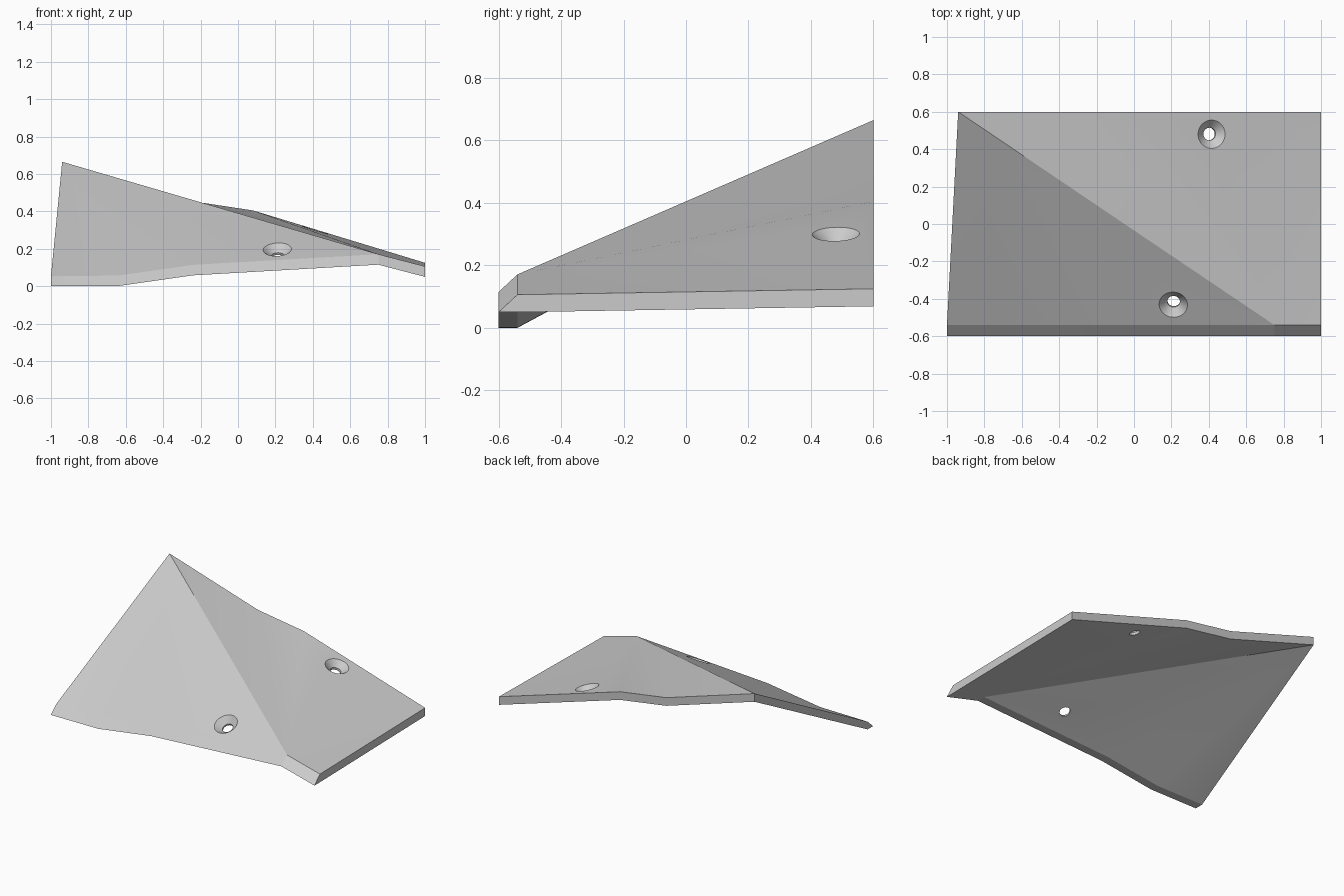
import bpy, bmesh, math
from mathutils import Vector

old = bpy.data.objects.get("Cube")
if old:
    bpy.data.objects.remove(old, do_unlink=True)

grey = bpy.data.materials.new("light_grey")
grey.use_nodes = True
COLOUR = (0.6, 0.6, 0.6, 1)
grey.diffuse_color = COLOUR
grey.node_tree.nodes["Principled BSDF"].inputs["Base Color"].default_value = COLOUR

THICK = 0.056
# outline of the upper skin: front edge left to right, back edge right to left
front = [(-1, 0.053), (-0.64, 0.057), (-0.24, 0.114), (0.75, 0.171), (1, 0.106)]
back = [(1, 0.125), (0.08, 0.405), (-0.27, 0.458), (-0.94, 0.665)]


def mesh_object(name, bm):
    bmesh.ops.recalc_face_normals(bm, faces=bm.faces)
    me = bpy.data.meshes.new(name)
    bm.to_mesh(me)
    bm.free()
    me.materials.append(grey)
    ob = bpy.data.objects.new(name, me)
    bpy.context.collection.objects.link(ob)
    return ob


# folded plate: two fans meeting along a diagonal ridge, with a bevelled front lip
bm = bmesh.new()


def skin(drop):
    f = [bm.verts.new((x, -0.54, z - drop)) for x, z in front]
    b = [bm.verts.new((x, 0.6, z - drop)) for x, z in back]
    peak, foot = b[-1], f[3]
    for i in range(3):
        bm.faces.new((peak, f[i], f[i + 1]))
    rim = [f[4]] + b
    for p, q in zip(rim, rim[1:]):
        bm.faces.new((foot, p, q))
    return f, b


top_f, top_b = skin(0)
low_f, low_b = skin(THICK)
lip = [bm.verts.new((x, -0.6, max(z - THICK, 0))) for x, z in front]
for edge in (top_f, low_f):
    for i in range(4):
        bm.faces.new((edge[i], edge[i + 1], lip[i + 1], lip[i]))
upper, lower = [top_f[4]] + top_b + [top_f[0]], [low_f[4]] + low_b + [low_f[0]]
for i in range(len(upper) - 1):
    bm.faces.new((upper[i], upper[i + 1], lower[i + 1], lower[i]))
for i in (0, 4):
    bm.faces.new((top_f[i], low_f[i], lip[i]))
for v in bm.verts:
    if v.co.z < 0:
        v.co.z = 0
plate = mesh_object("folded_plate", bm)


# countersunk screw holes, square to the surface
def countersink(point, normal):
    bm = bmesh.new()
    profile = [(0.034, -0.2), (0.034, -0.038), (0.077, 0), (0.077, 0.1)]
    n = 32
    rings = [[bm.verts.new((r * math.cos(2 * math.pi * k / n),
                            r * math.sin(2 * math.pi * k / n), h))
              for k in range(n)] for r, h in profile]
    for a, b in zip(rings, rings[1:]):
        for k in range(n):
            j = (k + 1) % n
            bm.faces.new((a[k], a[j], b[j], b[k]))
    bm.faces.new(rings[0])
    bm.faces.new(rings[-1])
    ob = mesh_object("screw_hole_cutter", bm)
    ob.location = point
    ob.rotation_euler = Vector(normal).to_track_quat('Z', 'Y').to_euler()
    ob.hide_render = True
    return ob


bpy.ops.object.select_all(action='DESELECT')
bpy.context.view_layer.objects.active = plate
plate.select_set(True)
for point, normal in [((0.415, 0.48, 0.301), (0.304, -0.027, 1)),
                      ((0.21, -0.432, 0.197), (-0.055, -0.516, 1))]:
    cutter = countersink(point, normal)
    mod = plate.modifiers.new("screw_hole", 'BOOLEAN')
    mod.operation = 'DIFFERENCE'
    mod.solver = 'EXACT'
    mod.object = cutter
    bpy.context.view_layer.update()
    bpy.ops.object.modifier_apply(modifier=mod.name)
    bpy.data.objects.remove(cutter, do_unlink=True)

bpy.ops.object.shade_smooth_by_angle(angle=math.radians(13))
